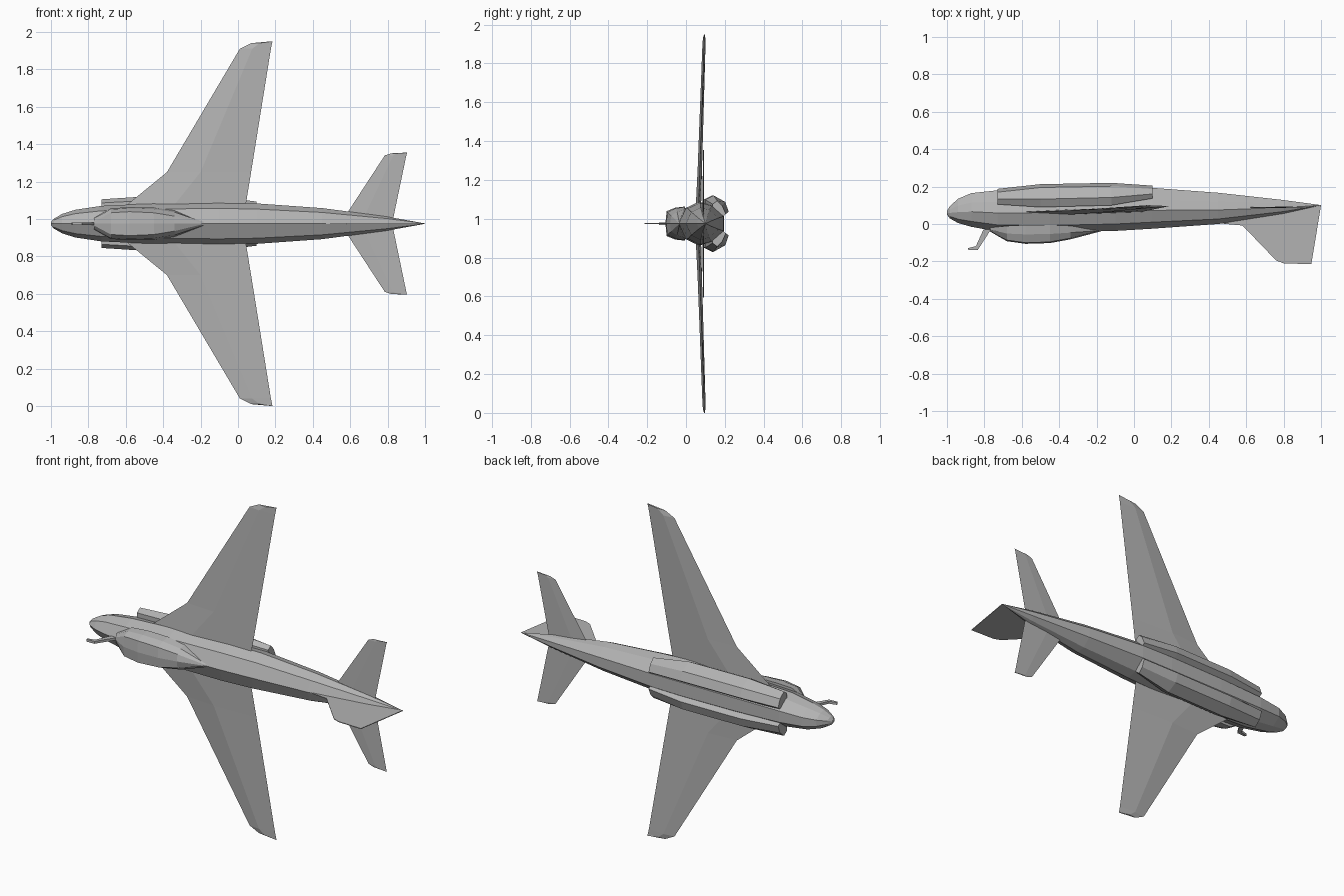
import bpy
import bmesh

MID = 0.975  # height of the centre line; the aircraft lies with its top toward -y

if "Cube" in bpy.data.objects:
    bpy.data.objects.remove(bpy.data.objects["Cube"])

grey = bpy.data.materials.new("plain_grey")
grey.use_nodes = True
grey.diffuse_color = (0.45, 0.45, 0.45, 1)
grey.node_tree.nodes["Principled BSDF"].inputs["Base Color"].default_value = grey.diffuse_color


def finish(name, bm):
    bmesh.ops.remove_doubles(bm, verts=bm.verts, dist=0.0005)
    bmesh.ops.recalc_face_normals(bm, faces=bm.faces)
    mesh = bpy.data.meshes.new(name)
    bm.to_mesh(mesh)
    bm.free()
    mesh.materials.append(grey)
    obj = bpy.data.objects.new(name, mesh)
    bpy.context.collection.objects.link(obj)
    return obj


def loft(name, rings, side=1):
    """Skin closed rings of (x, y, span) points and cap both ends."""
    bm = bmesh.new()
    rows = [[bm.verts.new((x, y, MID + side * s)) for x, y, s in r] for r in rings]
    n = len(rows[0])
    for a, b in zip(rows, rows[1:]):
        for i in range(n):
            j = (i + 1) % n
            bm.faces.new((a[i], a[j], b[j], b[i]))
    bm.faces.new(rows[0])
    bm.faces.new(rows[-1])
    return finish(name, bm)


def symmetric(half):
    """Close a half section whose first and last points are on the centre line."""
    return half + [(x, y, -s) for x, y, s in reversed(half[1:-1])]


def hull_ring(x, top, bottom, w):
    h = bottom - top
    return symmetric([(x, top, 0), (x, top + 0.16 * h, 0.72 * w), (x, top + 0.45 * h, w),
                      (x, top + 0.72 * h, 0.85 * w), (x, bottom, 0.35 * w), (x, bottom, 0)])


# Fuselage: x, top, bottom, half width
loft("fuselage", [hull_ring(*r) for r in (
    (-1, 0.05, 0.07, 0.008), (-0.985, 0.03, 0.095, 0.026), (-0.94, 0.005, 0.135, 0.052),
    (-0.87, -0.015, 0.165, 0.074), (-0.73, -0.04, 0.18, 0.095), (-0.45, -0.045, 0.19, 0.108),
    (-0.1, -0.037, 0.195, 0.113), (0.1, -0.025, 0.193, 0.108), (0.45, 0, 0.167, 0.083),
    (0.8, 0.055, 0.128, 0.037), (1, 0.1, 0.101, 0.001))])

# Canopy: x, crown, base, crown half width, base half width
loft("canopy", [symmetric([(x, c, 0), (x, c + 0.006, t), (x, (c + b) / 2, (t + w) / 2 + 0.006),
                           (x, b, w), (x, b, 0)])
                for x, c, b, t, w in (
    (-0.77, -0.04, -0.02, 0.01, 0.03), (-0.68, -0.092, -0.01, 0.058, 0.082),
    (-0.58, -0.106, -0.005, 0.064, 0.088), (-0.45, -0.102, -0.005, 0.058, 0.086),
    (-0.34, -0.082, -0.01, 0.04, 0.07), (-0.18, -0.04, -0.03, 0.001, 0.004))])

# Engine nacelles beside the belly: x, outer span, lowest point, inner top edge
NACELLE = ((-0.73, 0.13, 0.188, 0.105), (-0.5, 0.145, 0.213, 0.09),
           (-0.12, 0.145, 0.22, 0.1), (0.1, 0.118, 0.205, 0.137))
for label, side in (("left", 1), ("right", -1)):
    loft("nacelle_" + label, [[(x, 0.5 * (lo + up), 0.02), (x, lo, 0.42 * w), (x, lo - 0.018, 0.77 * w),
                               (x, 0.35 * lo + 0.65 * up, w), (x, up, 0.85 * w),
                               (x, up, 0.05)] for x, w, lo, up in NACELLE], side)


def surface(name, outline, side, thick):
    """Thin lifting surface: leading/trailing points per span, thicker at mid chord."""
    rings = []
    for k, (lead, trail, s, y) in enumerate(outline):
        t = thick * (1 - k / (len(outline) - 1)) + 0.0015
        m = 0.6 * lead + 0.4 * trail
        rings.append([(lead, y, s), (m, y - t, s), (trail, y, s), (m, y + t, s)])
    return loft(name, rings, side)


# Wings and tailplanes: leading x, trailing x, span, y
WING = ((-0.68, 0.03, 0.03, 0.062), (-0.38, 0.07, 0.275, 0.071), (0.01, 0.176, 0.935, 0.093),
        (0.07, 0.182, 0.965, 0.094), (0.18, 0.185, 0.975, 0.095))
TAIL = ((0.55, 0.825, 0.005, 0.088), (0.785, 0.9, 0.365, 0.09),
        (0.82, 0.903, 0.376, 0.09), (0.9, 0.905, 0.38, 0.09))
for label, side in (("left", 1), ("right", -1)):
    surface("wing_" + label, WING, side, 0.013)
    surface("tailplane_" + label, TAIL, side, 0.002)


def plate(name, points, half):
    loft(name, [[(x, y, s) for x, y in points] for s in (-half, half)])


# Fin and refuelling probe
plate("fin", [(0.47, 0.002), (0.58, -0.008), (0.76, -0.195), (0.8, -0.21),
              (0.948, -0.215), (1, 0.1), (0.8, 0.075)], 0.002)
plate("probe", [(-0.765, -0.03), (-0.835, -0.138), (-0.885, -0.14), (-0.89, -0.13),
                (-0.845, -0.118), (-0.805, -0.03)], 0.007)
